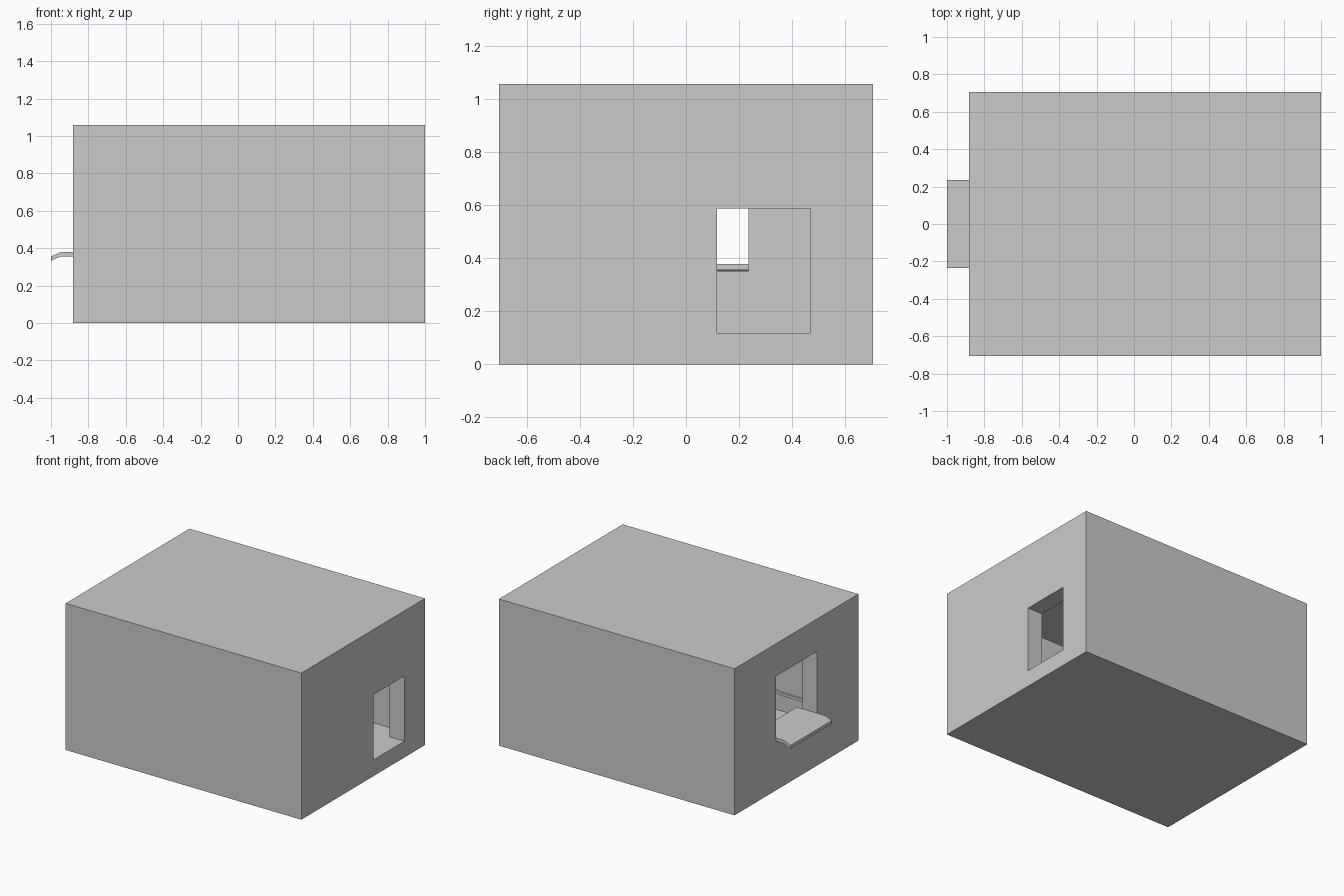
import bpy, bmesh

if "Cube" in bpy.data.objects:
    bpy.data.objects.remove(bpy.data.objects["Cube"])

U = 2 / 17          # wall thickness, the module of the whole design
X0 = -15 * U / 2    # outer face of the tray-side wall


def box(name, lo, hi):
    bm = bmesh.new()
    bmesh.ops.create_cube(bm, size=1)
    for v in bm.verts:
        v.co = [(a + b) / 2 + c * (b - a) for a, b, c in zip(lo, hi, v.co)]
    me = bpy.data.meshes.new(name)
    bm.to_mesh(me)
    bm.free()
    ob = bpy.data.objects.new(name, me)
    bpy.context.collection.objects.link(ob)
    return ob


def extrude_xz(name, profile, y0, y1):
    bm = bmesh.new()
    face = bm.faces.new([bm.verts.new((x, y0, z)) for x, z in profile])
    out = bmesh.ops.extrude_face_region(bm, geom=[face])["geom"]
    moved = [g for g in out if isinstance(g, bmesh.types.BMVert)]
    bmesh.ops.translate(bm, verts=moved, vec=(0, y1 - y0, 0))
    bmesh.ops.recalc_face_normals(bm, faces=bm.faces)
    me = bpy.data.meshes.new(name)
    bm.to_mesh(me)
    bm.free()
    ob = bpy.data.objects.new(name, me)
    bpy.context.collection.objects.link(ob)
    return ob


def strip(points, t):
    # closed profile of even vertical thickness above a bent line
    return points + [(x, z + t) for x, z in reversed(points)]


# Hollow casing
casing = box("casing", (X0, -6 * U, 0), (1, 6 * U, 9 * U))

# Cutters: inner room, side doorway, tray window
cutters = [
    box("room_cutter", (X0 + U, -5 * U, U), (1 - U, 5 * U, 8 * U)),
    box("doorway_cutter", (1 - 1.5 * U, U, U), (1 + U, 4 * U, 5 * U)),
    box("window_cutter", (X0 - U, -2 * U, 3 * U), (X0 + 1.5 * U, 2 * U, 7 * U)),
]
for c in cutters:
    mod = casing.modifiers.new(c.name, "BOOLEAN")
    mod.operation = "DIFFERENCE"
    mod.solver = "EXACT"
    mod.object = c
bpy.context.view_layer.objects.active = casing
casing.select_set(True)
for c in cutters:
    bpy.ops.object.modifier_apply(modifier=c.name)
for c in cutters:
    bpy.data.objects.remove(c)

# Window tray with a drooping lip
extrude_xz("tray", strip([(-1, 0.333), (-0.95, 0.355), (-0.72, 0.355)], 0.0235),
           -2 * U, 2 * U)

# Slim bent rail on the inner wall
extrude_xz("inner_rail", strip([(-0.55, 0.235), (-0.36, 0.235), (-0.29, 0.245)], 0.02),
           -5 * U, -5 * U + 0.015)
